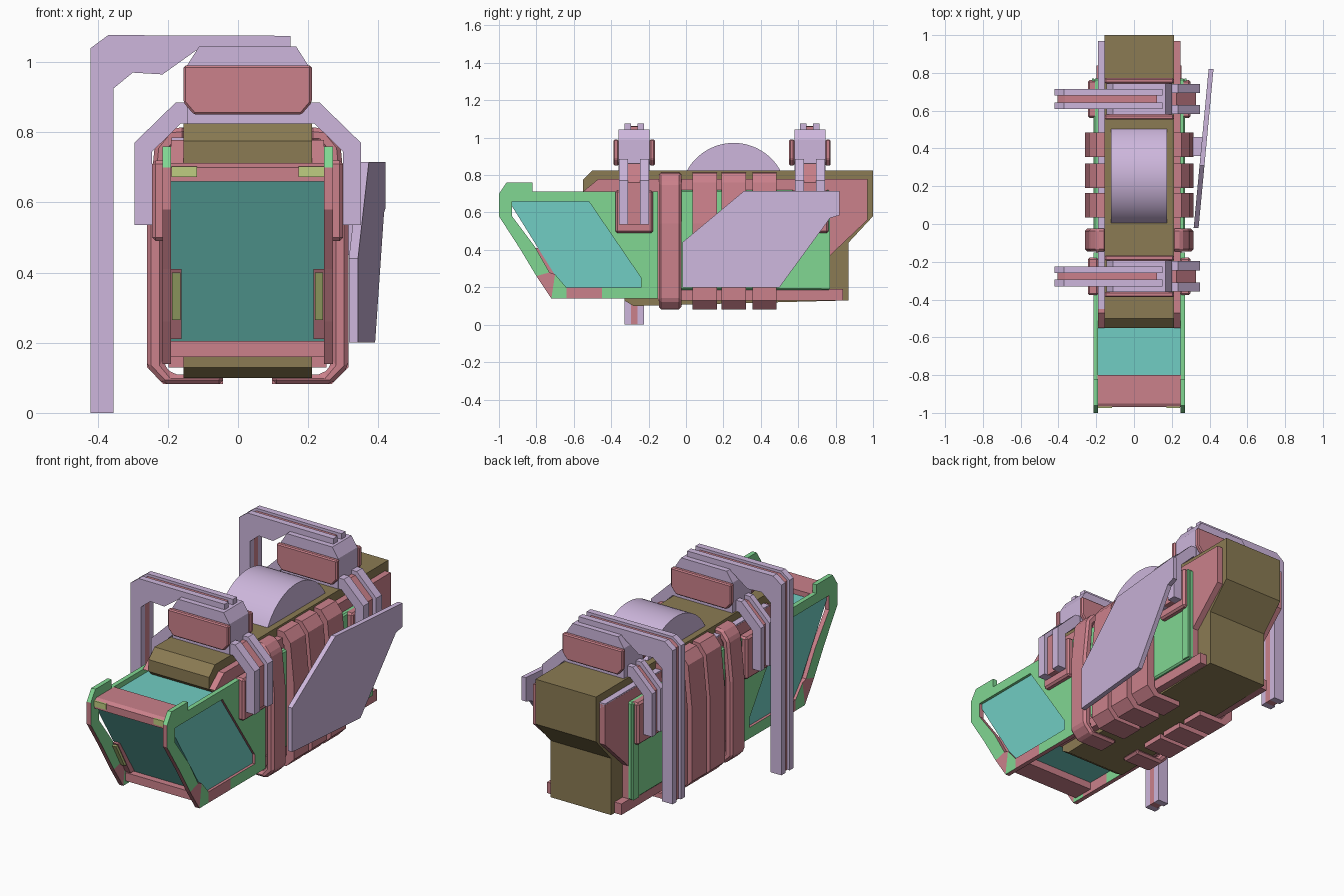
import bpy, bmesh, math

if "Cube" in bpy.data.objects:
    bpy.data.objects.remove(bpy.data.objects["Cube"])

C = 0.0275  # body centre line in x


def material(name, *rgb):
    m = bpy.data.materials.new(name)
    m.diffuse_color = (*[c ** 2.2 for c in rgb], 1)
    m.use_nodes = True
    m.node_tree.nodes["Principled BSDF"].inputs["Base Color"].default_value = m.diffuse_color
    return m


RED = material("red", 0.79, 0.50, 0.54)
PURPLE = material("purple", 0.80, 0.71, 0.86)
OLIVE = material("olive", 0.54, 0.48, 0.33)
GREEN = material("green", 0.50, 0.84, 0.57)
CYAN = material("cyan", 0.44, 0.80, 0.76)
YELLOW = material("yellow", 0.74, 0.80, 0.50)


def finish(name, bm, mats, bevel=0):
    bmesh.ops.recalc_face_normals(bm, faces=bm.faces[:])
    me = bpy.data.meshes.new(name)
    bm.to_mesh(me)
    bm.free()
    for m in mats:
        me.materials.append(m)
    ob = bpy.data.objects.new(name, me)
    bpy.context.collection.objects.link(ob)
    if bevel:
        b = ob.modifiers.new("bevel", "BEVEL")
        b.width, b.segments, b.limit_method = bevel, 1, 'ANGLE'
    return ob


def prism(name, axis, pts, lo, hi, mat, bevel=0):
    """Extrude a (y,z) profile along x, or an (x,z) profile along y."""
    bm = bmesh.new()
    put = (lambda p, t: (t, p[0], p[1])) if axis == 'x' else (lambda p, t: (p[0], t, p[1]))
    a = [bm.verts.new(put(p, lo)) for p in pts]
    b = [bm.verts.new(put(p, hi)) for p in pts]
    bm.faces.new(a)
    bm.faces.new(b)
    for i in range(len(pts)):
        j = (i + 1) % len(pts)
        bm.faces.new((a[i], a[j], b[j], b[i]))
    return finish(name, bm, [mat], bevel)


def box(name, x0, x1, y0, y1, z0, z1, mat, bevel=0):
    return prism(name, 'x', [(y0, z0), (y1, z0), (y1, z1), (y0, z1)], x0, x1, mat, bevel)


def frame(name, outer, inner, lo, hi, mats, red_faces, red_rim):
    """Flat ring plate in the (y,z) plane with some red sections."""
    bm = bmesh.new()
    n = len(outer)
    v = [[bm.verts.new((x, *p)) for p in ring] for x in (lo, hi) for ring in (outer, inner)]
    for i in range(n):
        j = (i + 1) % n
        for a, b in ((0, 1), (3, 2), (2, 0), (1, 3)):
            f = bm.faces.new((v[a][i], v[a][j], v[b][j], v[b][i]))
            rim = (a, b) in ((2, 0), (1, 3))
            f.material_index = int(i in (red_rim if rim else red_faces))
    return finish(name, bm, mats)


# Olive core
prism("core_body", 'x', [(-0.5, 0.825), (1, 0.825), (1, 0.58), (0.87, 0.44), (0.87, 0.13),
      (-0.28, 0.10), (-0.33, 0.13), (-0.33, 0.5), (-0.55, 0.71), (-0.55, 0.775)],
      C - 0.183, C + 0.183, OLIVE)

# Domed cover on top of the core
arc = [(0.255 + 0.285 * math.sin(a), 0.687 + 0.285 * math.cos(a))
       for a in (math.radians(-62 + 124 * i / 24) for i in range(25))]
dome = prism("top_dome", 'x', arc, C - 0.148, C + 0.148, PURPLE)
dome.select_set(True)
bpy.context.view_layer.objects.active = dome
bpy.ops.object.shade_smooth_by_angle(angle=math.radians(30))

# Cyan front block and its cross bars
prism("front_block", 'x', [(-0.95, 0.665), (-0.8, 0.685), (-0.2, 0.685), (-0.2, 0.2), (-0.66, 0.2)],
      C - 0.228, C + 0.228, CYAN)
prism("front_top_bar", 'x', [(-0.97, 0.66), (-0.97, 0.70), (-0.95, 0.712), (-0.80, 0.712), (-0.80, 0.66)],
      C - 0.222, C + 0.222, RED)
for y0, y1 in ((-0.70, -0.58), (-0.34, -0.2)):
    box("floor_cross_bar", C - 0.222, C + 0.222, y0, y1, 0.16, 0.205, RED)

OUTER = [(-1, 0.70), (-0.96, 0.76), (-0.82, 0.76), (-0.82, 0.712), (-0.15, 0.712), (-0.15, 0.14),
         (-0.24, 0.14), (-0.45, 0.14), (-0.64, 0.14), (-0.72, 0.14), (-0.80, 0.26), (-0.89, 0.41), (-1, 0.58)]
INNER = [(-0.93, 0.66), (-0.90, 0.66), (-0.82, 0.66), (-0.80, 0.66), (-0.52, 0.66), (-0.24, 0.25),
         (-0.24, 0.2), (-0.45, 0.2), (-0.64, 0.2), (-0.70, 0.27), (-0.73, 0.28), (-0.81, 0.42), (-0.93, 0.58)]
# C-shaped rib, as offsets from the centre line
RIB = [(0.175, 0.815), (0.225, 0.81), (0.265, 0.76), (0.287, 0.54), (0.287, 0.13), (0.24, 0.082), (0.07, 0.082),
       (0.07, 0.11), (0.215, 0.11), (0.24, 0.14), (0.24, 0.54), (0.225, 0.74), (0.2, 0.77), (0.175, 0.77)]

for s, side in ((-1, "left"), (1, "right")):
    def x(d, s=s):
        return C + s * d

    # Front window frames, lamps and front posts
    frame(side + "_window_frame", OUTER, INNER, x(0.218), x(0.243), [GREEN, RED],
          (7, 9), (4, 5, 6, 7, 8, 9, 10, 11, 12))
    prism(side + "_front_post", 'x', [(-0.81, 0.41), (-0.77, 0.41), (-0.66, 0.21), (-0.70, 0.21)],
          x(0.188), x(0.22), RED)
    prism(side + "_front_lamp", 'x', [(-0.82, 0.40), (-0.80, 0.40), (-0.725, 0.265), (-0.745, 0.265)],
          x(0.192), x(0.215), YELLOW)
    box(side + "_bar_lamp", x(0.145), x(0.217), -0.975, -0.96, 0.672, 0.703, YELLOW)

    # Rear side armour: red shell, green panel, lower skirt
    prism(side + "_upper_shell", 'x', [(-0.55, 0.712), (-0.47, 0.778), (0.97, 0.778), (0.97, 0.56),
          (0.77, 0.37), (0.77, 0.16), (-0.2, 0.16), (-0.2, 0.6)], x(0.18), x(0.218), RED)
    box(side + "_green_panel", x(0.21), x(0.242), -0.04, 0.77, 0.185, 0.72, GREEN, 0.008)
    box(side + "_panel_lip", x(0.24), x(0.25), 0.725, 0.77, 0.19, 0.715, GREEN)
    box(side + "_lower_skirt", x(0.18), x(0.225), -0.15, 0.84, 0.13, 0.19, RED)

    # Front collar and three ribs
    pts = [(x(a), b) for a, b in RIB]
    prism(side + "_collar", 'y', pts, -0.145, -0.025, RED, 0.012)
    for y in (0.035, 0.19, 0.355):
        prism(side + "_rib", 'y', pts, y, y + 0.13, RED)

# Purple rail along the left of the roof
box("roof_rail", -0.19, -0.155, -0.45, 0.97, 0.755, 0.785, PURPLE)


# Grab clamps with a hanging hook arm
def arch(t):
    """Half arch; t trims the outer surface for the recessed web."""
    return [(0.10, 0.885 - t), (0.205 - t * 0.4, 0.885 - t), (0.323 - t, 0.77 - t * 0.4), (0.323 - t, 0.535),
            (0.272, 0.535), (0.272, 0.745), (0.19, 0.825), (0.10, 0.825)]


def hook(t, zb):
    return [(-0.42 + t, zb), (-0.42 + t, 1.04 - t * 0.4), (-0.37 + t * 0.4, 1.077 - t), (0.15 - t * 2, 1.075 - t),
            (0.15 - t * 2, 1.04), (-0.11, 1.04), (-0.215, 0.965), (-0.3, 0.97), (-0.355, 0.925), (-0.355, zb)]


for tag, yc, zb in (("front", -0.277, 0.0), ("rear", 0.662, 0.2)):
    prism(tag + "_clamp_block", 'y', [(C - 0.173, 0.82), (C + 0.173, 0.82), (C + 0.173, 0.99),
          (C + 0.138, 1.045), (C - 0.138, 1.045), (C - 0.173, 0.99)], yc - 0.083, yc + 0.083, PURPLE)
    pad = [(C - 0.183, 0.99), (C + 0.183, 0.99), (C + 0.183, 0.885), (C + 0.153, 0.85),
           (C - 0.153, 0.85), (C - 0.183, 0.885)]
    for s in (-1, 1):
        prism(tag + "_clamp_pad", 'y', pad, yc + s * 0.083, yc + s * 0.11, RED, 0.006)
        # Arms: two flanges and a sunken red web
        half = 0.08 if s > 0 else 0.053
        for f in (-1, 1):
            prism(tag + "_arm_flange", 'y', [(C + s * a, b) for a, b in arch(0)],
                  yc + f * half * 0.4, yc + f * half, PURPLE)
            prism(tag + "_arm_web", 'y', [(C + s * a, b) for a, b in arch(0.022)],
                  yc, yc + f * half * 0.4, RED)
        box(tag + "_arm_mount", C + s * 0.215, C + s * 0.272, yc - 0.1, yc + 0.1, 0.49, 0.72, RED, 0.01)
    # Hook: two rails with a recessed red strip between
    for f in (-1, 1):
        prism(tag + "_hook_rail", 'y', hook(0, zb), yc + f * 0.018, yc + f * 0.053, PURPLE)
    prism(tag + "_hook_strip", 'y', hook(0.014, zb), yc - 0.018, yc + 0.018, RED)

# Angled shield plate on the right, sheared outward towards the back
shield = prism("side_shield", 'x', [(-0.02, 0.2), (-0.02, 0.44), (0.31, 0.715), (0.82, 0.715), (0.82, 0.585),
               (0.77, 0.57), (0.5, 0.2)], 0.316, 0.342, PURPLE)
for v in shield.data.vertices:
    v.co.x += 0.094 * (v.co.y + 0.02)
# Bracket joining the shield to the panel
box("shield_bracket", 0.26, 0.365, 0.36, 0.46, 0.45, 0.55, PURPLE)
